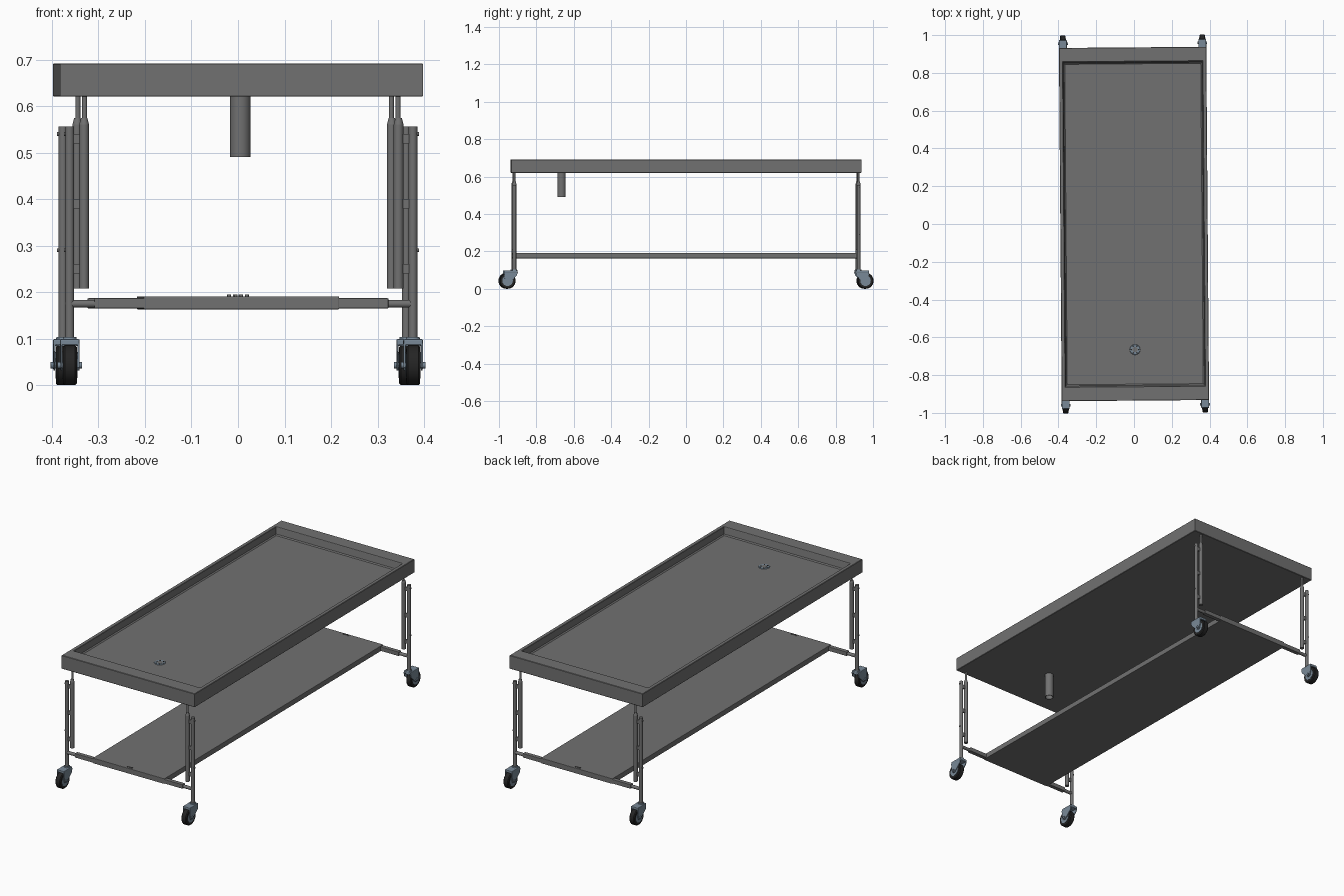
import bpy, bmesh, math
from mathutils import Matrix, Vector

if "Cube" in bpy.data.objects:
    bpy.data.objects.remove(bpy.data.objects["Cube"])

YAW = Matrix.Rotation(math.radians(0.45), 4, 'Z')   # whole trolley is turned very slightly


def material(name, rgb):
    m = bpy.data.materials.new(name)
    m.diffuse_color = (*rgb, 1)
    m.use_nodes = True
    m.node_tree.nodes["Principled BSDF"].inputs["Base Color"].default_value = m.diffuse_color
    return m


STEEL = material("dark_steel", (0.165, 0.165, 0.165))
CASTER = material("blue_grey_metal", (0.19, 0.25, 0.31))
RUBBER = material("black_rubber", (0.018, 0.018, 0.018))


def finish(name, bm, mat, bevel=0, smooth=False):
    bmesh.ops.recalc_face_normals(bm, faces=bm.faces[:])
    if bevel:
        bmesh.ops.bevel(bm, geom=bm.edges[:], offset=bevel, segments=2,
                        profile=0.5, affect='EDGES')
    bm.transform(YAW)
    me = bpy.data.meshes.new(name)
    bm.to_mesh(me)
    bm.free()
    me.materials.append(mat)
    ob = bpy.data.objects.new(name, me)
    bpy.context.collection.objects.link(ob)
    if smooth:
        bpy.ops.object.select_all(action='DESELECT')
        ob.select_set(True)
        bpy.context.view_layer.objects.active = ob
        bpy.ops.object.shade_smooth_by_angle(angle=math.radians(35))
    return ob


def box(name, x, y, z, mat, bevel=0):
    bm = bmesh.new()
    bmesh.ops.create_cube(bm, size=1)
    for v in bm.verts:
        v.co = Vector((x[v.co.x > 0], y[v.co.y > 0], z[v.co.z > 0]))
    return finish(name, bm, mat, bevel)


def rod(name, a, b, r1, mat, r2=None, seg=24):
    a, b = Vector(a), Vector(b)
    bm = bmesh.new()
    rot = Vector((0, 0, 1)).rotation_difference(b - a).to_matrix().to_4x4()
    bmesh.ops.create_cone(bm, cap_ends=True, segments=seg, radius1=r1,
                          radius2=r1 if r2 is None else r2, depth=(b - a).length,
                          matrix=Matrix.Translation((a + b) / 2) @ rot)
    return finish(name, bm, mat, smooth=True)


def plate(name, profile, x0, x1, mat):
    """Side profile in (y, z) extruded along x."""
    bm = bmesh.new()
    f = bm.faces.new([bm.verts.new((x0, y, z)) for y, z in profile])
    ext = bmesh.ops.extrude_face_region(bm, geom=[f])['geom']
    for v in ext:
        if isinstance(v, bmesh.types.BMVert):
            v.co.x = x1
    return finish(name, bm, mat)


# Tray top: stacked rectangular loops, wide rims at the ends, sunken floor
bm = bmesh.new()
loops = []
for hx, hy, z in [(0.388, 0.933, 0.62), (0.39, 0.935, 0.622), (0.39, 0.935, 0.69),
                  (0.388, 0.933, 0.692), (0.372, 0.862, 0.692), (0.370, 0.860, 0.690),
                  (0.366, 0.854, 0.657), (0.360, 0.848, 0.652)]:
    loops.append([bm.verts.new((sx * hx, sy * hy, z))
                  for sx, sy in ((-1, -1), (1, -1), (1, 1), (-1, 1))])
for lo, hi in zip(loops, loops[1:]):
    for i in range(4):
        j = (i + 1) % 4
        bm.faces.new((lo[i], lo[j], hi[j], hi[i]))
bm.faces.new(loops[0])
bm.faces.new(loops[-1])
finish("tray_top", bm, STEEL)

# Drain: flange with grating holes, and waste pipe below
DY = -0.665
rod("drain_flange", (0, DY, 0.652), (0, DY, 0.654), 0.028, CASTER, 0.026)
rod("drain_well", (0, DY, 0.654), (0, DY, 0.6545), 0.014, STEEL)
for k in range(6):
    a = k * math.pi / 3
    x, y = 0.02 * math.cos(a), DY + 0.02 * math.sin(a)
    rod("drain_hole", (x, y, 0.654), (x, y, 0.6546), 0.004, RUBBER, seg=10)
bm = bmesh.new()
ring = []
for r, z in ((0.022, 0.62), (0.022, 0.49), (0.019, 0.49), (0.019, 0.61)):
    ring.append([bm.verts.new((r * math.cos(t * math.tau / 32),
                               DY + r * math.sin(t * math.tau / 32), z)) for t in range(32)])
for lo, hi in zip(ring, ring[1:]):
    for i in range(32):
        j = (i + 1) % 32
        bm.faces.new((lo[i], lo[j], hi[j], hi[i]))
bm.faces.new(ring[0])
bm.faces.new(ring[-1])
finish("drain_pipe", bm, STEEL, smooth=True)

# Lower shelf
box("lower_shelf", (-0.21, 0.21), (-0.932, 0.932), (0.163, 0.191), STEEL, 0.002)

for sy in (-1, 1):
    Y = sy * 0.92
    # Shelf fixing studs
    for x in (-0.012, 0, 0.012):
        rod("shelf_stud", (x, Y, 0.19), (x, Y, 0.195), 0.004, STEEL, seg=12)
    for sx in (-1, 1):
        X, XI = sx * 0.369, sx * 0.338
        # Cross rail: thin stub at the leg, thicker sleeve next to the shelf
        box("cross_rail_sleeve", sorted((sx * 0.205, sx * 0.316)), (Y - 0.011, Y + 0.011),
            (0.165, 0.187), STEEL, 0.002)
        rod("cross_rail_stub", (sx * 0.31, Y, 0.175), (sx * 0.365, Y, 0.175), 0.0085, STEEL)
        # Leg tube with lifting column beside it
        rod("leg_tube", (X, Y, 0.095), (X, Y, 0.556), 0.0095, STEEL)
        rod("lift_column", (XI, Y, 0.208), (XI, Y, 0.56), 0.0105, STEEL)
        for z in (0.25, 0.39, 0.53):
            box("column_bracket", sorted((XI, X)), (Y - 0.004, Y + 0.004),
                (z - 0.01, z + 0.01), STEEL)
        rod("column_collar", (XI, Y, 0.56), (XI, Y, 0.574), 0.0105, STEEL, 0.007)
        rod("lift_rod", (XI - sx * 0.001, Y, 0.57), (XI - sx * 0.001, Y, 0.622), 0.0055, STEEL)
        for z in (0.29, 0.54):
            rod("leg_bolt", (X, Y, z), (X + sx * 0.0125, Y, z), 0.004, STEEL, seg=12)

        # Swivel caster trailing outwards along y
        WY, WZ = Y + sy * 0.037, 0.043
        rod("caster_swivel", (X, Y, 0.084), (X, Y, 0.104), 0.018, CASTER, 0.014)
        box("caster_hood", (X - 0.021, X + 0.021),
            sorted((Y - sy * 0.016, Y + sy * 0.056)), (0.086, 0.099), CASTER, 0.003)
        side = [(-0.016, 0.09), (0.056, 0.09), (0.05, 0.038), (0.044, 0.032),
                (0.03, 0.032), (0.022, 0.038), (-0.014, 0.072)]
        for s in (-1, 1):
            plate("caster_fork", [(Y + sy * d, z) for d, z in side],
                  X + s * 0.0165, X + s * 0.0205, CASTER)
        rod("caster_axle", (X - 0.026, WY, WZ), (X + 0.026, WY, WZ), 0.007, CASTER, seg=12)
        rod("wheel_hub", (X - 0.016, WY, WZ), (X + 0.016, WY, WZ), 0.028, CASTER, seg=32)
        for a, b, r1, r2 in ((-0.015, -0.011, 0.039, 0.043), (-0.011, 0.011, 0.043, 0.043),
                             (0.011, 0.015, 0.043, 0.039)):
            rod("wheel_tyre", (X + a, WY, WZ), (X + b, WY, WZ), r1, RUBBER, r2, 32)
